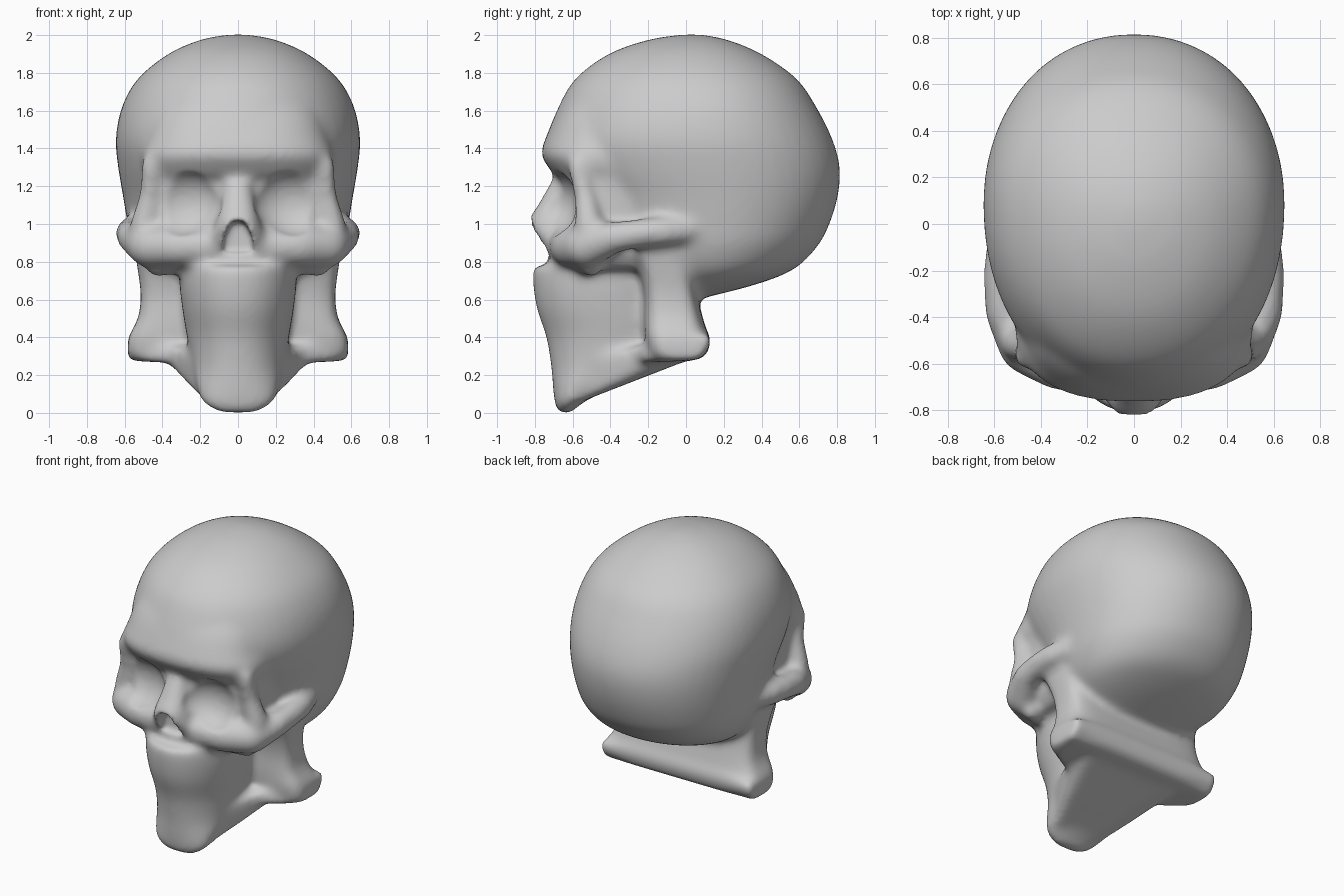
import bpy, bmesh, math
from mathutils import Vector, Matrix

if "Cube" in bpy.data.objects:
    bpy.data.objects.remove(bpy.data.objects["Cube"])

parts = []


def finish(bm, name, keep=True):
    bmesh.ops.recalc_face_normals(bm, faces=bm.faces[:])
    me = bpy.data.meshes.new(name)
    bm.to_mesh(me)
    bm.free()
    ob = bpy.data.objects.new(name, me)
    bpy.context.collection.objects.link(ob)
    if keep:
        parts.append(ob)
    return ob


def smooth_rows(rows, steps=4):
    """Catmull-Rom interpolation of the section table."""
    v = [Vector(r) for r in rows]
    out = []
    for i in range(len(v) - 1):
        a, b, c, d = v[max(i - 1, 0)], v[i], v[i + 1], v[min(i + 2, len(v) - 1)]
        for k in range(steps):
            t = k / steps
            out.append(0.5 * (2 * b + (c - a) * t + (2 * a - 5 * b + 4 * c - d) * t * t
                              + (3 * b - a - 3 * c + d) * t ** 3))
    return out + [v[-1]]


def loft(name, rows, power=2.0, frac=0.5, seg=48):
    """Stack of superellipse sections: (z, front y, back y, half width)."""
    bm = bmesh.new()
    rings = []
    for z, yf, yb, hw in smooth_rows(rows):
        mid = yf + frac * (yb - yf)
        ring = []
        for i in range(seg):
            a = 2 * math.pi * i / seg
            c, s = math.cos(a), math.sin(a)
            x = hw * math.copysign(abs(c) ** (2 / power), c)
            y = math.copysign(abs(s) ** (2 / power), s)
            y = mid + y * ((yb - mid) if s > 0 else (mid - yf))
            ring.append(bm.verts.new((x, y, z)))
        rings.append(ring)
    for r, q in zip(rings, rings[1:]):
        for i in range(seg):
            j = (i + 1) % seg
            bm.faces.new((r[i], r[j], q[j], q[i]))
    bm.faces.new(rings[0][::-1])
    bm.faces.new(rings[-1])
    return finish(bm, name)


def hull(name, pts, keep=True):
    bm = bmesh.new()
    for p in pts:
        bm.verts.new(p)
    res = bmesh.ops.convex_hull(bm, input=bm.verts[:])
    junk = {e for e in res["geom_interior"] + res["geom_unused"] if isinstance(e, bmesh.types.BMVert)}
    bmesh.ops.delete(bm, geom=list(junk), context='VERTS')
    return finish(bm, name, keep)


def ball(x, y, z, r):
    n = 12
    return [(x + r * math.sin(t) * math.cos(a), y + r * math.sin(t) * math.sin(a), z + r * math.cos(t))
            for t in (math.pi * k / 6 for k in range(1, 6))
            for a in (2 * math.pi * i / n for i in range(n))] + [(x, y, z + r), (x, y, z - r)]


def chain(name, pts):
    """Rounded bone along points (x, y, z, radius), mirrored to both sides."""
    for s in (1, -1):
        for p, q in zip(pts, pts[1:]):
            hull(name, ball(s * p[0], *p[1:]) + ball(s * q[0], *q[1:]))


def both(pts):
    return [(s * x, y, z) for x, y, z in pts for s in (1, -1)]


# Braincase and forehead
loft("cranium", [
    (0.61, -0.20, 0.10, 0.25), (0.68, -0.30, 0.37, 0.40), (0.76, -0.40, 0.57, 0.50),
    (0.88, -0.48, 0.695, 0.56), (1.00, -0.53, 0.76, 0.585), (1.15, -0.60, 0.805, 0.61),
    (1.30, -0.70, 0.815, 0.635), (1.45, -0.735, 0.775, 0.648), (1.62, -0.675, 0.69, 0.615),
    (1.77, -0.585, 0.585, 0.53), (1.90, -0.41, 0.40, 0.37), (1.975, -0.20, 0.22, 0.20),
    (2.003, -0.02, 0.08, 0.05)], power=2.1, frac=0.54)
loft("forehead", [(1.25, -0.69, -0.1, 0.49), (1.31, -0.735, -0.1, 0.51), (1.37, -0.768, -0.1, 0.51),
                  (1.45, -0.745, -0.1, 0.48), (1.58, -0.685, -0.1, 0.44), (1.72, -0.585, -0.1, 0.36)],
     power=2.4)

# Middle of the face, nose and muzzle
loft("face_core", [(0.76, -0.61, 0.0, 0.40), (0.85, -0.67, 0.0, 0.46), (1.0, -0.66, 0.0, 0.485),
                   (1.2, -0.65, 0.0, 0.49), (1.36, -0.69, 0.0, 0.50)], power=3.0)
loft("nose", [(0.76, -0.71, -0.4, 0.26), (0.84, -0.73, -0.4, 0.22), (0.91, -0.78, -0.4, 0.18),
              (0.97, -0.83, -0.4, 0.14), (1.03, -0.83, -0.4, 0.12), (1.10, -0.785, -0.4, 0.105),
              (1.20, -0.73, -0.4, 0.085), (1.27, -0.695, -0.4, 0.085), (1.34, -0.74, -0.4, 0.12)],
     power=2.8)
loft("muzzle", [(0.0, -0.675, -0.61, 0.10), (0.05, -0.695, -0.55, 0.185), (0.14, -0.705, -0.40, 0.22),
                (0.25, -0.715, -0.18, 0.24), (0.40, -0.74, 0.0, 0.27), (0.55, -0.79, 0.0, 0.295),
                (0.68, -0.81, 0.0, 0.31), (0.78, -0.81, 0.0, 0.31)], power=2.1)

# Eye-socket rim, cheekbone and cheek arch
chain("socket_rim", [(0.455, -0.57, 1.31, 0.06), (0.465, -0.535, 1.15, 0.06), (0.50, -0.51, 0.98, 0.08)])
chain("cheekbone", [(0.12, -0.65, 0.88, 0.09), (0.32, -0.61, 0.88, 0.11), (0.47, -0.53, 0.88, 0.115),
                    (0.56, -0.38, 0.93, 0.085)])
chain("cheek_drop", [(0.26, -0.55, 0.80, 0.06), (0.43, -0.50, 0.775, 0.06)])
chain("cheek_arch", [(0.56, -0.38, 0.93, 0.085), (0.57, -0.25, 0.95, 0.08), (0.565, -0.12, 0.96, 0.08),
                     (0.53, 0.02, 0.97, 0.07)])

# Jaw: sloping floor, flat rear corners, and the upright rear block
hull("jaw_floor", both([(0.18, -0.58, 0.05), (0.22, -0.55, 0.28), (0.355, -0.21, 0.25),
                        (0.36, -0.22, 0.36), (0.36, 0.0, 0.275), (0.36, 0.0, 0.40)]))
hull("jaw_corner", both([(0.34, -0.26, 0.265), (0.34, -0.27, 0.35), (0.50, -0.19, 0.272),
                         (0.585, -0.08, 0.272), (0.585, 0.07, 0.28), (0.58, 0.13, 0.35),
                         (0.575, 0.125, 0.42), (0.585, -0.06, 0.40)]))
loft("jaw_upright", [(0.30, -0.20, 0.11, 0.585), (0.40, -0.22, 0.115, 0.58), (0.50, -0.225, 0.09, 0.53),
                     (0.62, -0.225, 0.06, 0.515), (0.75, -0.25, 0.04, 0.53), (0.85, -0.29, 0.03, 0.545),
                     (0.97, -0.27, 0.02, 0.545)], power=5)

# Cutters: eye sockets and nose opening
cutters = []
for s in (1, -1):
    bm = bmesh.new()
    m = (Matrix.Translation((s * 0.295, -0.72, 1.11)) @ Matrix.Rotation(s * 0.15, 4, 'Y')
         @ Matrix.Diagonal((0.215, 0.15, 0.175, 1)))
    bmesh.ops.create_uvsphere(bm, u_segments=32, v_segments=16, radius=1, matrix=m)
    cutters.append(finish(bm, "socket_cutter", False))
cutters.append(hull("nose_cutter", both([
    (0.04, -0.95, 1.03), (0.03, -0.69, 1.01), (0.10, -0.95, 0.83), (0.08, -0.69, 0.85),
    (0.085, -0.95, 0.94), (0.07, -0.69, 0.93)]), False))

# Fuse everything into one smooth bone
bpy.ops.object.select_all(action='DESELECT')
for ob in parts:
    ob.select_set(True)
skull = parts[0]
bpy.context.view_layer.objects.active = skull
bpy.ops.object.join()
skull.name = "skull"


def apply(kind, **settings):
    mod = skull.modifiers.new(kind.lower(), kind)
    for k, v in settings.items():
        setattr(mod, k, v)
    bpy.ops.object.modifier_apply(modifier=mod.name)


apply('REMESH', mode='VOXEL', voxel_size=0.018)
apply('SMOOTH', factor=0.5, iterations=18)
for c in cutters:
    c.hide_render = True
    apply('BOOLEAN', operation='DIFFERENCE', solver='EXACT', object=c)
apply('REMESH', mode='VOXEL', voxel_size=0.016)
apply('SMOOTH', factor=0.5, iterations=6)
for c in cutters:
    bpy.data.objects.remove(c)
bpy.ops.object.shade_smooth()
